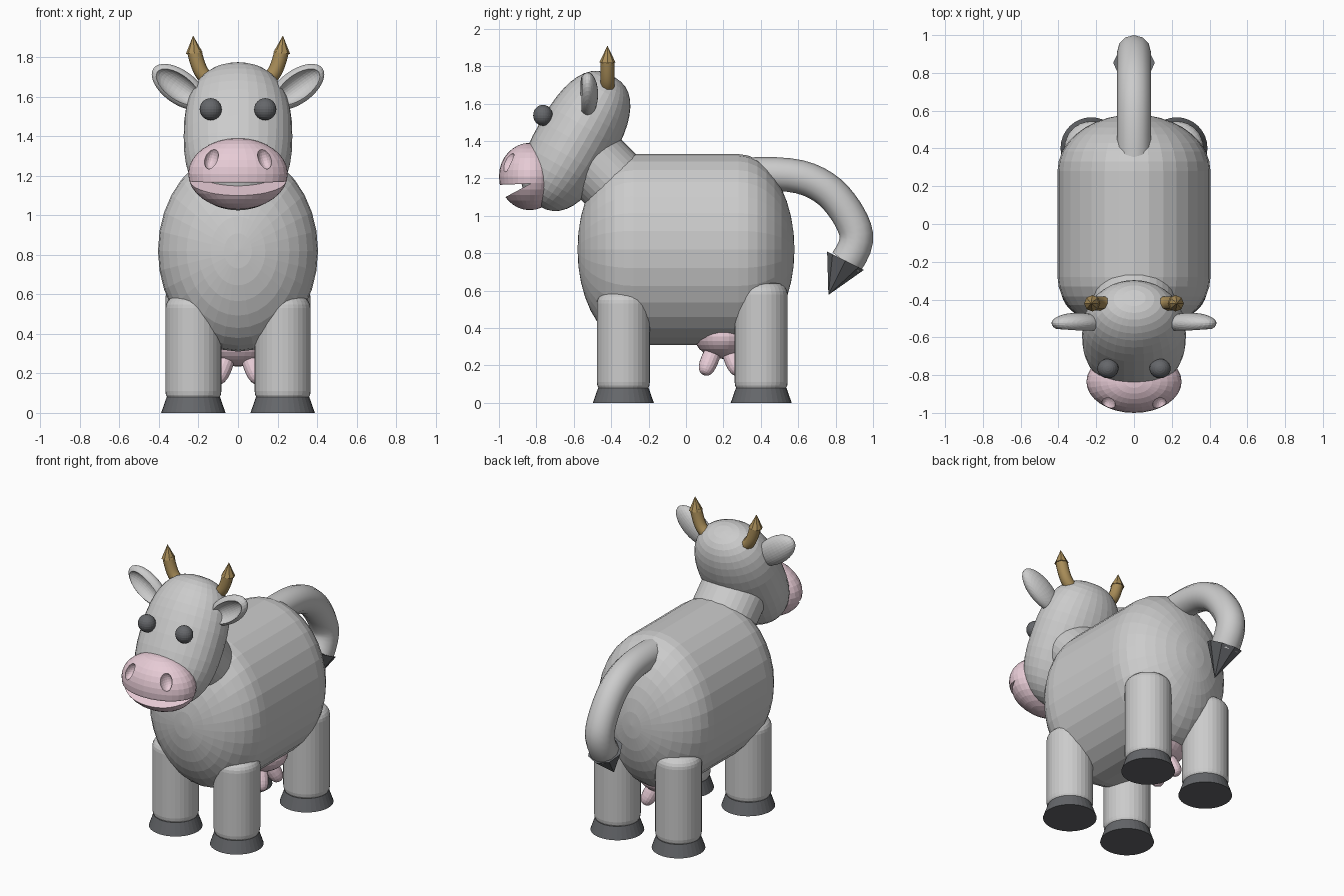
import bpy, bmesh
from math import sin, cos, pi, radians
from mathutils import Matrix, Vector, Euler

if "Cube" in bpy.data.objects:
    bpy.data.objects.remove(bpy.data.objects["Cube"])


def material(name, rgb):
    m = bpy.data.materials.new(name)
    m.diffuse_color = (*rgb, 1)
    m.use_nodes = True
    m.node_tree.nodes["Principled BSDF"].inputs["Base Color"].default_value = m.diffuse_color
    return m


DARK = material("dark", (0.13, 0.135, 0.145))
PINK = material("pink", (0.8, 0.6, 0.67))
HORN = material("horn", (0.4, 0.27, 0.1))


def revolve(name, profile, loc, scale=(1, 1, 1), rot=None, mat=None, segs=32):
    """Spin (radius, height) points around local z, then place the result."""
    bm = bmesh.new()
    vs = [bm.verts.new((r, 0, z)) for r, z in profile]
    es = [bm.edges.new(p) for p in zip(vs, vs[1:])]
    bmesh.ops.spin(bm, geom=vs + es, cent=(0, 0, 0), axis=(0, 0, 1),
                   angle=2 * pi, steps=segs, use_merge=False)
    bmesh.ops.remove_doubles(bm, verts=bm.verts, dist=1e-5)
    rot = rot if rot is not None else Matrix()
    bm.transform(Matrix.Translation(loc) @ rot @ Matrix.Diagonal((*scale, 1)))
    bmesh.ops.recalc_face_normals(bm, faces=bm.faces)
    return finish(name, bm, mat)


def finish(name, bm, mat=None):
    me = bpy.data.meshes.new(name)
    bm.to_mesh(me)
    bm.free()
    ob = bpy.data.objects.new(name, me)
    bpy.context.collection.objects.link(ob)
    if mat:
        me.materials.append(mat)
    return ob


def rounded(power=2.0, rings=16):
    """Half superellipse: power 2 is a sphere, higher is boxier."""
    pts = []
    for i in range(rings + 1):
        a = pi * i / rings
        c = cos(a)
        r = max(sin(a), 0) ** (2 / power) if 0 < i < rings else 0
        pts.append((r, (1 if c > 0 else -1) * abs(c) ** (2 / power)))
    return pts


def turn(x=0, y=0, z=0):
    return Euler((radians(x), radians(y), radians(z))).to_matrix().to_4x4()


def aim(direction):
    return Vector(direction).to_track_quat('Z', 'Y').to_matrix().to_4x4()


def tube(name, points, radius, mat=None, res=4):
    cu = bpy.data.curves.new(name, 'CURVE')
    cu.dimensions = '3D'
    cu.bevel_depth, cu.bevel_resolution = radius, res
    cu.use_fill_caps = True
    sp = cu.splines.new('NURBS')
    sp.points.add(len(points) - 1)
    for p, co in zip(sp.points, points):
        p.co = (*co, 1)
    sp.order_u, sp.use_endpoint_u, sp.resolution_u = 3, True, 4
    ob = bpy.data.objects.new(name, cu)
    bpy.context.collection.objects.link(ob)
    if mat:
        cu.materials.append(mat)
    return ob


def cut(ob, cutter):
    cutter.hide_render = True
    cutter.hide_set(True)
    m = ob.modifiers.new("cut", 'BOOLEAN')
    m.operation, m.object = 'DIFFERENCE', cutter


# Body: barrel with elliptical caps, lying along y
cap = [(sin(pi / 2 * i / 9), 0.28 + 0.30 * cos(pi / 2 * i / 9)) for i in range(10)]
revolve("body", cap + [(r, -z) for r, z in reversed(cap)], (0, 0, 0.82),
        (0.405, 0.51, 1), turn(x=90))

# Neck and head
revolve("neck", [(0, -0.2), (1, -0.2), (1, 0.3), (0, 0.3)], (0, -0.449, 1.241),
        (0.215, 0.19, 1), aim((0, 1, -1)))
revolve("head", rounded(2.5, 20), (0, -0.59, 1.40), (0.275, 0.215, 0.40), turn(x=-30))

# Muzzle with a wedge mouth and nostril hollows
muzzle = revolve("muzzle", rounded(), (0, -0.835, 1.21), (0.252, 0.165, 0.18), mat=PINK)
bm = bmesh.new()
wedge = bm.faces.new([bm.verts.new((-0.4, y, z)) for y, z in
                      ((-0.83, 1.172), (-1.05, 1.163), (-1.05, 1.055))])
ext = bmesh.ops.extrude_face_region(bm, geom=[wedge])
bmesh.ops.translate(bm, vec=(0.8, 0, 0),
                    verts=[g for g in ext["geom"] if isinstance(g, bmesh.types.BMVert)])
bmesh.ops.recalc_face_normals(bm, faces=bm.faces)
cut(muzzle, finish("mouth_cutter", bm, PINK))

for s, side in ((-1, "left"), (1, "right")):
    cut(muzzle, revolve(f"nostril_cutter_{side}", rounded(rings=12), (s * 0.135, -0.955, 1.29),
                        (0.034, 0.05, 0.058), turn(y=-15 * s), PINK, 20))

    revolve(f"eye_{side}", rounded(rings=12), (s * 0.138, -0.765, 1.537),
            (0.056, 0.052, 0.056), mat=DARK, segs=24)

    # Ear: flattened ellipsoid scooped out at the front
    tilt = turn(y=-36 * s)
    ear = revolve(f"ear_{side}", rounded(), (s * 0.298, -0.525, 1.65),
                  (0.16, 0.055, 0.085), tilt)
    cut(ear, revolve(f"ear_cutter_{side}", rounded(), (s * 0.305, -0.575, 1.65),
                     (0.135, 0.065, 0.064), tilt))

    # Horn: curved stem and pointed tip
    stem = [(0.11, 1.66), (0.165, 1.69), (0.205, 1.76), (0.221, 1.83)]
    tube(f"horn_{side}", [(s * x, -0.42, z) for x, z in stem], 0.037, HORN, 2)
    revolve(f"horn_tip_{side}", [(0, 0), (0.043, 0), (0, 0.09)], (s * 0.221, -0.42, 1.82),
            rot=turn(y=4 * s), mat=HORN, segs=8)

    # Legs with rounded ends and flared hooves
    for end, y, top in (("front", -0.335, 0.59), ("hind", 0.402, 0.64)):
        k = [(0.082 + 0.06 * sin(pi / 2 * i / 5), 0.06 * cos(pi / 2 * i / 5)) for i in range(6)]
        leg = [(0, top)] + [(r, top - 0.06 + h) for r, h in k]
        leg += [(r, 0.11 - h) for r, h in reversed(k)] + [(0, 0.05)]
        revolve(f"{end}_leg_{side}", leg, (s * 0.226, y, 0))
        revolve(f"{end}_hoof_{side}", [(0, 0), (0.163, 0), (0.135, 0.08), (0, 0.08)],
                (s * 0.226, y, 0), mat=DARK)

    # Teats splay outward from the udder
    for end, t in (("front", -1), ("hind", 1)):
        revolve(f"{end}_teat_{side}", rounded(2.6, 12), (s * 0.078, 0.19 + t * 0.063, 0.23),
                (0.048, 0.048, 0.09), aim((s * 0.04, t * 0.04, -0.1)), PINK, 16)

revolve("udder", rounded(), (0, 0.2, 0.355), (0.2, 0.155, 0.12), mat=PINK)

# Tail and its tuft
path = [(0.3, 1.22), (0.54, 1.235), (0.75, 1.16), (0.88, 1.0), (0.93, 0.85), (0.855, 0.75)]
tube("tail", [(0, y, z) for y, z in path], 0.09)
revolve("tail_tuft", [(0, 0), (0.11, 0), (0, 0.205)], (0, 0.853, 0.76),
        rot=aim((0, -0.095, -0.19)), mat=DARK, segs=8)
